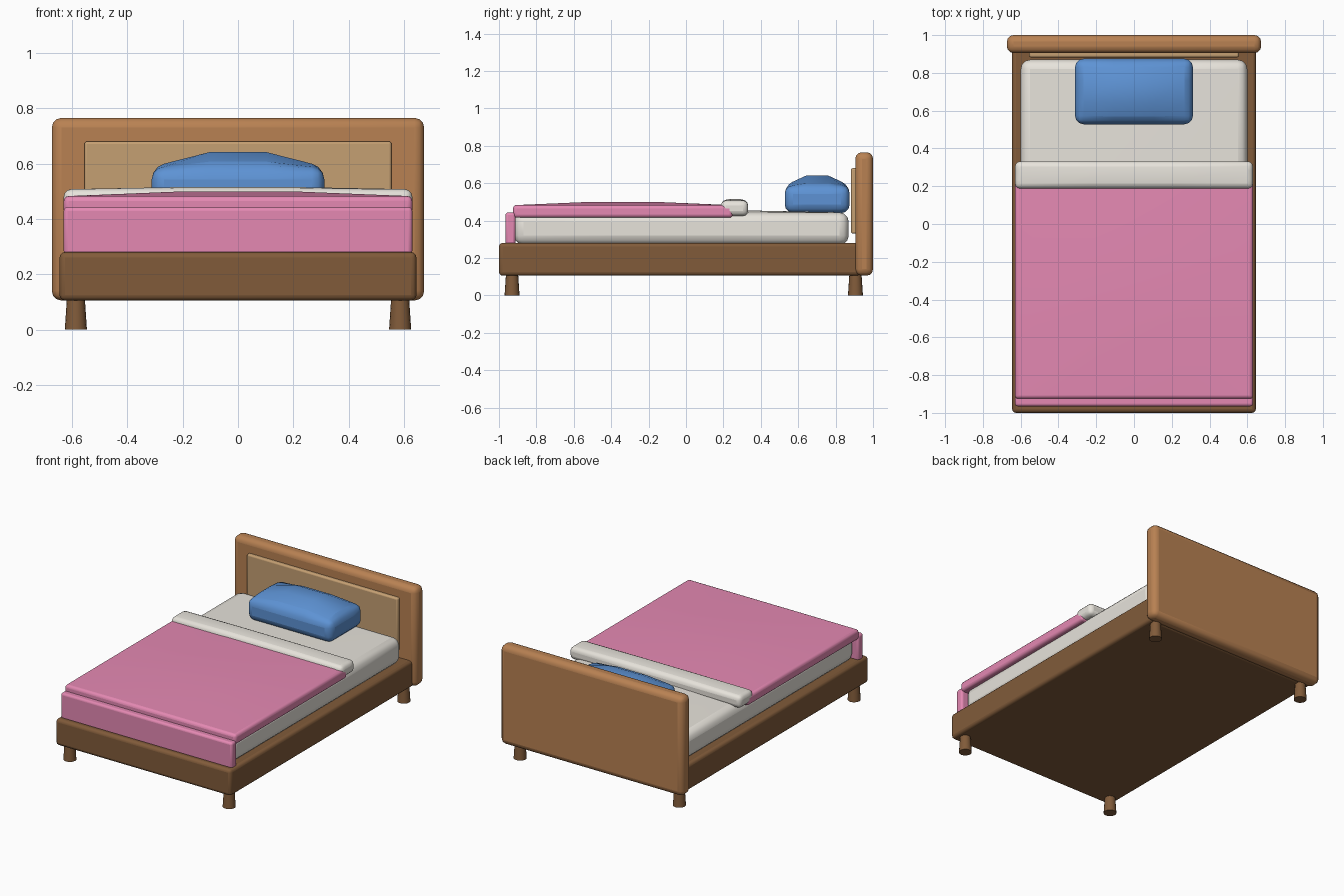
import bpy, bmesh
from mathutils import Vector

if "Cube" in bpy.data.objects:
    bpy.data.objects.remove(bpy.data.objects["Cube"])


def material(name, rgb):
    m = bpy.data.materials.new(name)
    m.diffuse_color = (*rgb, 1)
    m.use_nodes = True
    m.node_tree.nodes["Principled BSDF"].inputs["Base Color"].default_value = m.diffuse_color
    return m


oak = material("oak", (0.48, 0.22, 0.085))
pale_oak = material("pale_oak", (0.56, 0.35, 0.17))
walnut = material("walnut", (0.22, 0.105, 0.042))
linen = material("linen", (0.80, 0.77, 0.71))
pink = material("pink", (0.78, 0.25, 0.45))
blue = material("blue", (0.11, 0.29, 0.66))


def finish(bm, name, mat, bevel, segments=3):
    me = bpy.data.meshes.new(name)
    bm.to_mesh(me)
    bm.free()
    ob = bpy.data.objects.new(name, me)
    bpy.context.collection.objects.link(ob)
    me.materials.append(mat)
    if bevel:
        mod = ob.modifiers.new("Bevel", 'BEVEL')
        mod.width = bevel
        mod.segments = segments
        mod.limit_method = 'ANGLE'
        mod.angle_limit = 0.8
    bpy.ops.object.select_all(action='DESELECT')
    ob.select_set(True)
    bpy.context.view_layer.objects.active = ob
    bpy.ops.object.shade_smooth_by_angle(angle=0.7)
    return ob


def box(name, mat, half_x, y, z, bevel, puff=0.0):
    """Rounded box; puff raises the middle third of the top."""
    bm = bmesh.new()
    bmesh.ops.create_cube(bm, size=1)
    if puff:
        for axis in (Vector((1, 0, 0)), Vector((0, 1, 0))):
            for t in (-1 / 6, 1 / 6):
                bmesh.ops.bisect_plane(bm, geom=bm.verts[:] + bm.edges[:] + bm.faces[:],
                                       plane_co=axis * t, plane_no=axis)
    for v in bm.verts:
        lift = puff if v.co.z > 0 and max(abs(v.co.x), abs(v.co.y)) < 0.3 else 0
        v.co = (v.co.x * 2 * half_x,
                (y[0] + y[1]) / 2 + v.co.y * (y[1] - y[0]),
                (z[0] + z[1]) / 2 + v.co.z * (z[1] - z[0]) + lift)
    return finish(bm, name, mat, bevel)


# Wooden frame and headboard
box("bed_base", walnut, 0.645, (-1.0, 0.93), (0.105, 0.28), 0.02)
box("headboard", oak, 0.673, (0.905, 1.0), (0.105, 0.765), 0.035)
box("headboard_panel", pale_oak, 0.555, (0.882, 0.93), (0.33, 0.68), 0.01)

# Tapered legs, wider at the floor
for side, sx in (("left", -1), ("right", 1)):
    for end, y in (("front", -0.93), ("back", 0.906)):
        bm = bmesh.new()
        bmesh.ops.create_cone(bm, cap_ends=True, segments=16, radius1=0.04,
                              radius2=0.032, depth=0.12)
        bmesh.ops.translate(bm, verts=bm.verts, vec=(sx * 0.586, y, 0.06))
        finish(bm, f"{end}_{side}_leg", walnut, 0)

# Bedding
box("mattress", linen, 0.60, (-0.92, 0.87), (0.27, 0.443), 0.05, 0.012)
box("blanket", pink, 0.63, (-0.925, 0.25), (0.415, 0.482), 0.018, 0.017)
box("blanket_end", pink, 0.63, (-0.965, -0.912), (0.27, 0.443), 0.014)
box("sheet_fold", linen, 0.63, (0.187, 0.332), (0.425, 0.507), 0.027, 0.008)
box("pillow", blue, 0.312, (0.528, 0.875), (0.44, 0.588), 0.045, 0.053)
